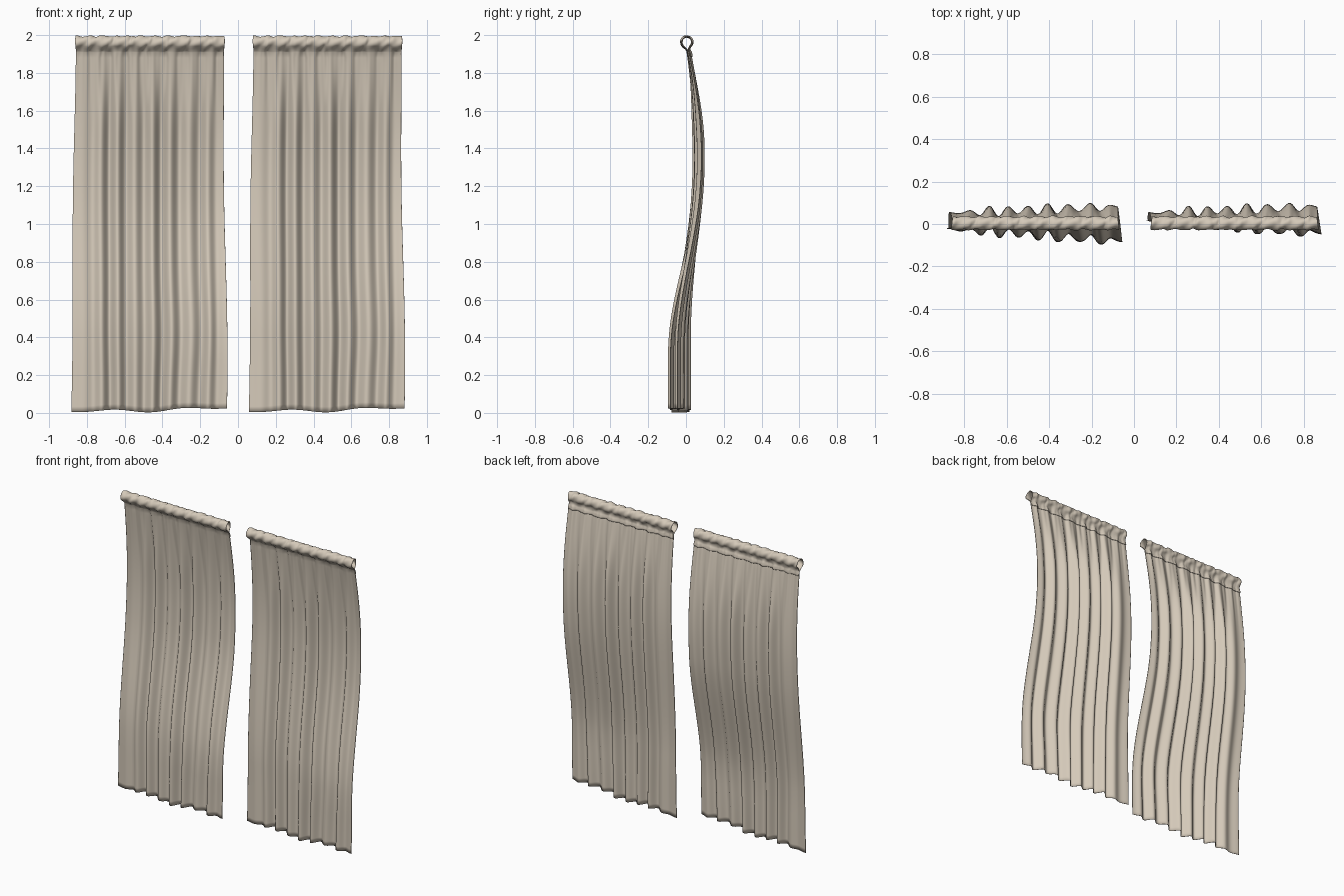
import bpy, bmesh, math

if "Cube" in bpy.data.objects:
    bpy.data.objects.remove(bpy.data.objects["Cube"])

cloth = bpy.data.materials.new("beige linen")
cloth.diffuse_color = (0.66, 0.585, 0.485, 1)
cloth.use_nodes = True
cloth.node_tree.nodes["Principled BSDF"].inputs["Base Color"].default_value = cloth.diffuse_color

COLS, ROWS, LOOP = 210, 64, 26
SEAM = 1.91          # stitched line under the rod pocket
tau = 2 * math.pi


def smooth(t):
    t = min(1, max(0, t))
    return t * t * (3 - 2 * t)


def mix(a, b, t):
    return a + (b - a) * t


def gather(s):
    """Irregular small wrinkles along the heading, about -1..1."""
    return (math.sin(tau * s / 0.083 + 1.1 * math.sin(17 * s)) * 0.5
            + math.sin(tau * s / 0.047 + 2 * math.sin(11 * s + 1)) * 0.35
            + math.sin(tau * s / 0.029 + 1) * 0.15)


def sway(z, u, low):
    """Billow of the cloth: back in the upper half, forward near the floor."""
    if z > 1.35:
        up = math.sin(min(1, (2 - z) / 0.65) * math.pi / 2)
    else:
        up = smooth((z - 0.4) / 0.95)
    down = smooth((1.15 - z) / 0.9)
    return up * mix(0.052, 0.083, u) + down * mix(low[0], low[1], u)


def cloth_point(u, z, low):
    """Hanging cloth: u across 0..1, z height. Returns panel-local x, y, z."""
    half = mix(0.412, 0.392, smooth(z / 2))
    s = (u * 2 - 1) * half
    edge = smooth((u - 0.02) / 0.25) * smooth((0.99 - u) / 0.15)
    edge = mix(0.2, 1, edge)
    amp = 0.006 + 0.015 * smooth((1.9 - z) / 0.45)
    phase = tau * (s - 0.07) / 0.096 + 0.5 * math.sin(9 * s + 1)
    y = amp * edge * math.cos(phase) * (1 + 0.25 * math.sin(23 * s))
    # fine gathers fading away below the seam
    y += 0.006 * gather(s) * smooth((z - 1.5) / 0.4)
    # folds drift sideways near the floor
    bow = math.exp(-((z - 0.42) / 0.25) ** 2)
    x = s + 0.03 * edge * bow * math.sin(math.pi * u) * (u - 0.35)
    x += 0.02 * math.sin(math.pi * u) * (0.5 - u) * smooth((0.5 - z) / 0.5)
    x += 0.004 * math.sin(4 * z) * abs(2 * u - 1)
    # wavy bottom hem
    hem = 0.004 + 0.02 * u + 0.011 * math.sin(tau * u * 1.9 - 1.3) * math.sin(math.pi * u)
    return x, sway(z, u, low) + y, z + hem * smooth((0.6 - z) / 0.6)


def pocket_point(u, t, low):
    """Rod pocket: t runs 0..1 up the front, over the rod and down the back."""
    x, y0, _ = cloth_point(u, SEAM, low)
    g = gather(x)
    a = -math.pi / 2 - t * tau
    pinch = smooth(t / 0.12) * smooth((1 - t) / 0.12)
    r = 0.029 + 0.0035 * g + 0.0025 * math.sin(90 * x + 3 * a)
    y = 0.004 + r * math.cos(a)
    z = 1.963 + (r + 0.001) * math.sin(a)
    # both ends of the loop meet at the seam
    y = mix(y0 + (0.004 if t > 0.5 else 0), y, pinch)
    z = mix(SEAM + 0.003 * g, z, pinch)
    return x + 0.004 * math.sin(60 * x + a), y, min(z, 1.996)


def curtain(name, centre, low):
    bm = bmesh.new()
    grid = []
    for j in range(ROWS + LOOP + 4):
        row = []
        for i in range(COLS + 1):
            u = i / COLS
            if j < ROWS:                     # hanging sheet
                p = cloth_point(u, SEAM * j / ROWS, low)
            elif j <= ROWS + LOOP:           # rod pocket
                p = pocket_point(u, (j - ROWS) / LOOP, low)
            else:                            # turned-down strip behind
                x, y, z = cloth_point(u, SEAM - 0.008 * (j - ROWS - LOOP), low)
                p = (x, y + 0.005, z)
            row.append(bm.verts.new((p[0] + centre, p[1], p[2])))
        grid.append(row)
    for a, b in zip(grid, grid[1:]):
        for i in range(COLS):
            bm.faces.new((a[i], a[i + 1], b[i + 1], b[i])).smooth = True
    me = bpy.data.meshes.new(name)
    bm.to_mesh(me)
    bm.free()
    me.materials.append(cloth)
    ob = bpy.data.objects.new(name, me)
    bpy.context.collection.objects.link(ob)
    mod = ob.modifiers.new("cloth thickness", 'SOLIDIFY')
    mod.thickness = 0.003
    mod.offset = 0


# left and right curtain differ only in how far the hem swings forward
curtain("left_curtain", -0.47, (-0.025, -0.080))
curtain("right_curtain", 0.47, (0.012, -0.043))
